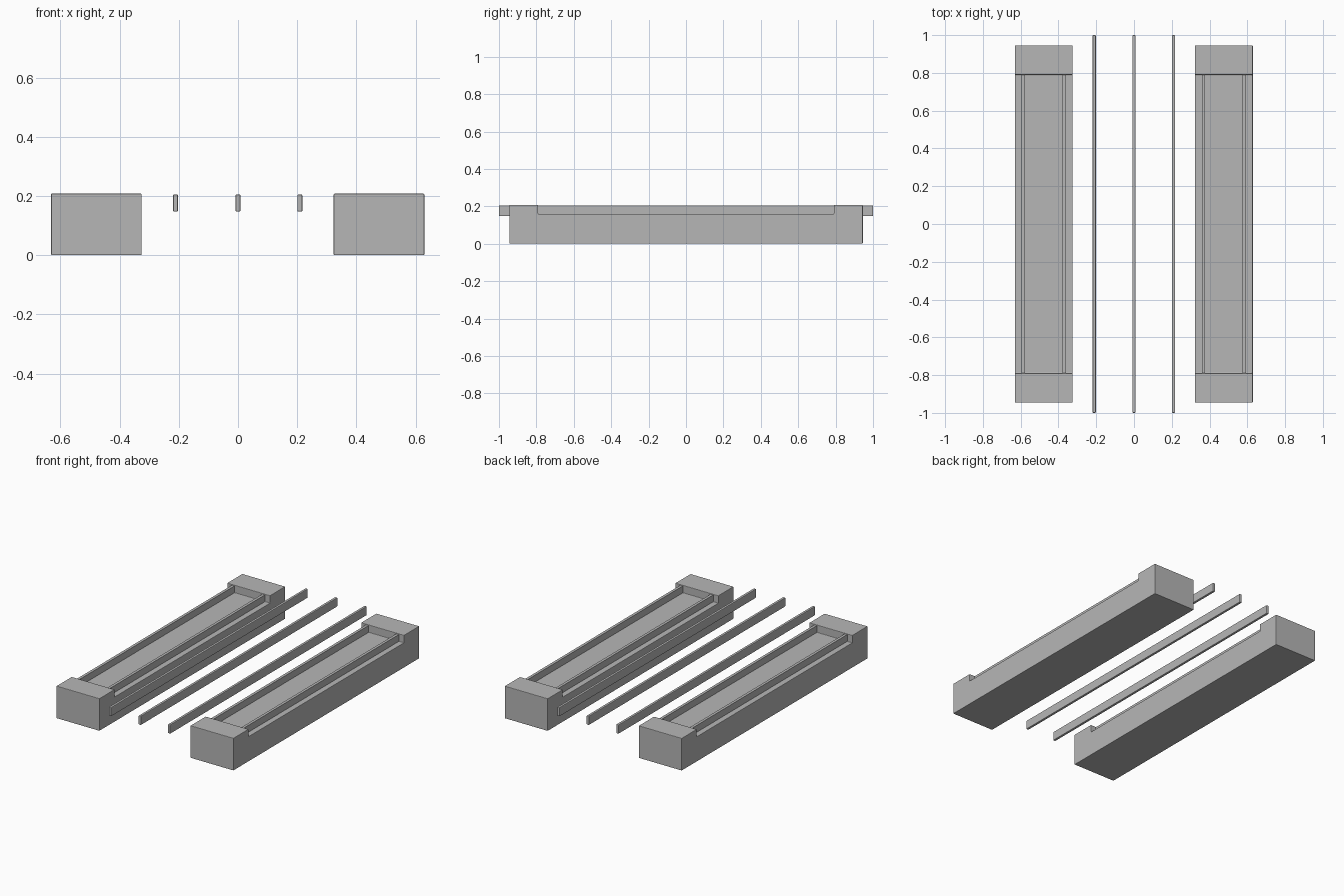
import bpy
import bmesh

cube = bpy.data.objects.get("Cube")
if cube:
    bpy.data.objects.remove(cube, do_unlink=True)

grey = bpy.data.materials.new("plain_grey")
grey.use_nodes = True
colour = (0.47, 0.47, 0.47, 1)
grey.diffuse_color = colour
grey.node_tree.nodes["Principled BSDF"].inputs["Base Color"].default_value = colour


def prism(name, profile, x0, x1, bevel):
    """Extrude a (y, z) side profile from x0 to x1 and soften its edges."""
    bm = bmesh.new()
    face = bm.faces.new([bm.verts.new((x0, y, z)) for y, z in profile])
    new = bmesh.ops.extrude_face_region(bm, geom=[face])["geom"]
    verts = [v for v in new if isinstance(v, bmesh.types.BMVert)]
    bmesh.ops.translate(bm, verts=verts, vec=(x1 - x0, 0, 0))
    bmesh.ops.recalc_face_normals(bm, faces=bm.faces)
    mesh = bpy.data.meshes.new(name)
    bm.to_mesh(mesh)
    bm.free()
    mesh.materials.append(grey)
    obj = bpy.data.objects.new(name, mesh)
    bpy.context.collection.objects.link(obj)
    if bevel:
        mod = obj.modifiers.new("soft_edges", "BEVEL")
        mod.width = bevel
        mod.segments = 2
    return obj


def box_profile(half, z0, z1):
    return [(-half, z0), (half, z0), (half, z1), (-half, z1)]


END, STEP, TOP, DECK = 0.945, 0.79, 0.208, 0.16

# Long bases with a raised block at each end
base_profile = [(-END, 0), (END, 0), (END, TOP), (STEP, TOP),
                (STEP, DECK), (-STEP, DECK), (-STEP, TOP), (-END, TOP)]
for side, centre in (("right", -0.478), ("left", 0.476)):
    prism(side + "_base", base_profile, centre - 0.153, centre + 0.153, 0.003)
    # Two thin rails standing on the deck
    for edge, offset in (("right", -0.108), ("left", 0.108)):
        x = centre + offset
        prism(f"{side}_base_{edge}_rail", box_profile(STEP + 0.005, DECK - 0.01, 0.204),
              x - 0.009, x + 0.009, 0)

# Loose slats lying between the bases
for place, x in (("right", -0.211), ("middle", 0), ("left", 0.209)):
    prism(place + "_slat", box_profile(1, 0.147, 0.205), x - 0.0085, x + 0.0085, 0.004)
